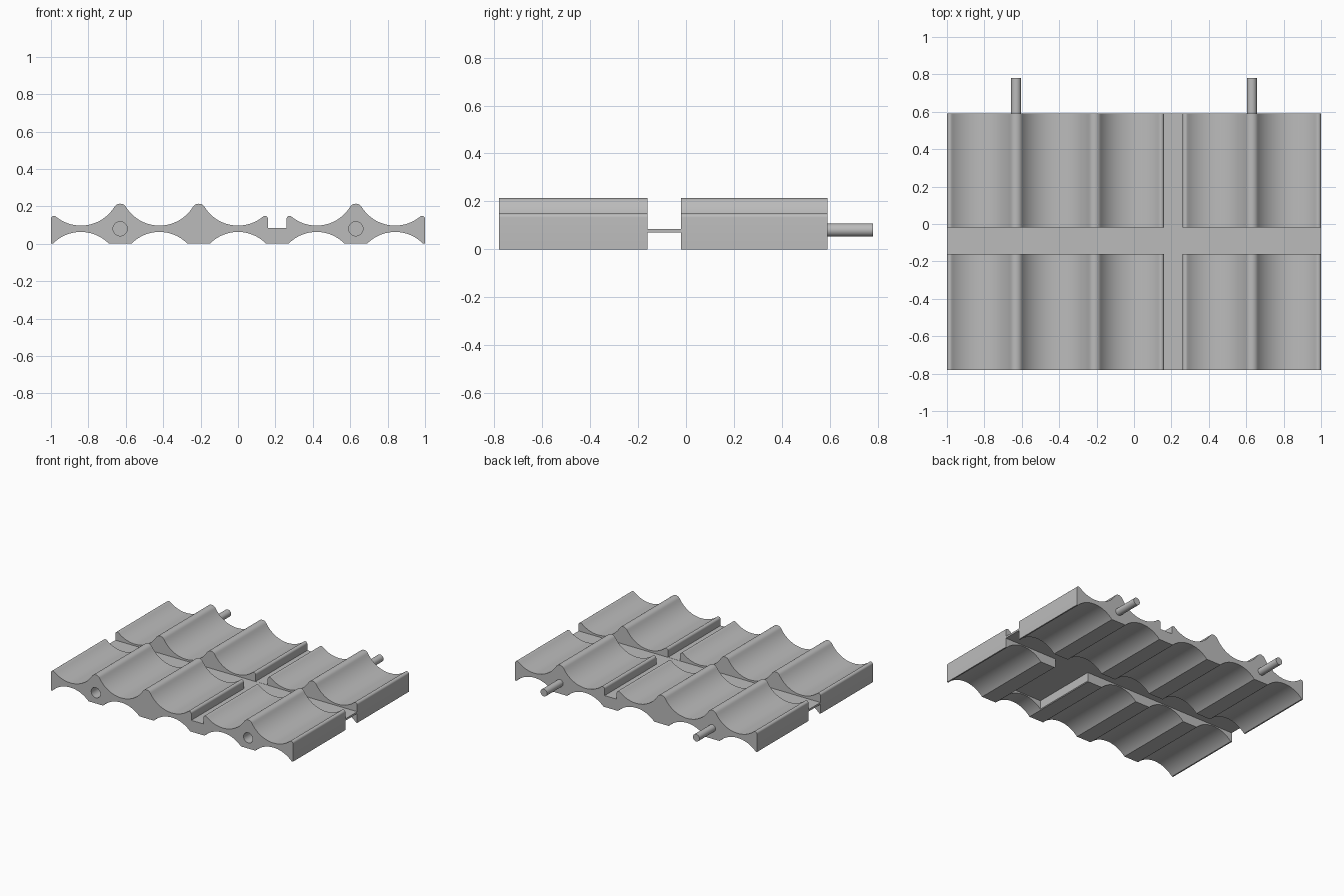
import bpy, bmesh
from math import sin, cos, asin, pi

cube = bpy.data.objects.get("Cube")
if cube:
    bpy.data.objects.remove(cube, do_unlink=True)

grey = bpy.data.materials.new("plain grey")
grey.use_nodes = True
GREY = (0.5, 0.5, 0.5, 1)
grey.diffuse_color = GREY
grey.node_tree.nodes["Principled BSDF"].inputs["Base Color"].default_value = GREY

PITCH = 0.42
R = 0.21                # trough radius
TOP, UNDER = 0.307, -0.147   # heights of upper and lower arc centres
PEAK_R, EDGE_R = 0.037, 0.016
FRONT, GAP_A, GAP_B, BACK = -0.78, -0.16, -0.02, 0.59
centres = [PITCH * i for i in range(-2, 3)]


def arc(x, z, r, a, b, n):
    """Points on an arc, with angles measured from straight up."""
    return [(x + r * sin(a + (b - a) * i / n), z + r * cos(a + (b - a) * i / n))
            for i in range(n + 1)]


def side_angle(reach, fillet):
    return asin(reach / (R + fillet))


PEAK_A = side_angle(PITCH / 2, PEAK_R)
EDGE_A = side_angle(0.16 - EDGE_R, EDGE_R)
PEAK_Z = TOP - (R + PEAK_R) * cos(PEAK_A)
EDGE_Z = TOP - (R + EDGE_R) * cos(EDGE_A)


def rack_profile():
    pts = [(-1, 0)]
    # top side: troughs, with either a round ridge or a cut edge at each side
    for i, c in enumerate(centres):
        cut_left, cut_right = i in (0, 3), i in (2, 4)
        if cut_left:
            pts += arc(c - 0.16 + EDGE_R, EDGE_Z, EDGE_R, -pi / 2, EDGE_A, 8)
        a = EDGE_A if cut_left else PEAK_A
        b = EDGE_A if cut_right else PEAK_A
        pts += arc(c, TOP, R, pi + a, pi - b, 32)
        if cut_right:
            pts += arc(c + 0.16 - EDGE_R, EDGE_Z, EDGE_R, -EDGE_A, pi / 2, 8)
        else:
            pts += arc(c + PITCH / 2, PEAK_Z, PEAK_R, -PEAK_A, PEAK_A, 12)
        if i == 2:
            pts += [(0.16, 0.085), (0.26, 0.085)]
    # underside: shallow arches between flat feet
    pts.append((1, 0))
    half = asin((R * R - UNDER * UNDER) ** 0.5 / R)
    for c in reversed(centres):
        pts += arc(c, UNDER, R, half, -half, 28)
    clean = []
    for p in pts:
        if not clean or abs(p[0] - clean[-1][0]) + abs(p[1] - clean[-1][1]) > 1e-5:
            clean.append(p)
    return clean


def prism(name, pts, y0, y1):
    """Extrude an x-z outline along y."""
    bm = bmesh.new()
    face = bm.faces.new([bm.verts.new((x, y0, z)) for x, z in pts])
    new = bmesh.ops.extrude_face_region(bm, geom=[face])["geom"]
    bmesh.ops.translate(bm, vec=(0, y1 - y0, 0),
                        verts=[v for v in new if isinstance(v, bmesh.types.BMVert)])
    bmesh.ops.recalc_face_normals(bm, faces=bm.faces)
    mesh = bpy.data.meshes.new(name)
    bm.to_mesh(mesh)
    bm.free()
    mesh.materials.append(grey)
    obj = bpy.data.objects.new(name, mesh)
    bpy.context.collection.objects.link(obj)
    return obj


def box(name, x0, x1, y0, y1, z0, z1):
    return prism(name, [(x0, z0), (x0, z1), (x1, z1), (x1, z0)], y0, y1)


def rod(name, x, r, y0, y1):
    return prism(name, arc(x, 0.08, r, 0, 2 * pi, 32)[:-1], y0, y1)


def select(obj):
    bpy.ops.object.select_all(action='DESELECT')
    obj.select_set(True)
    bpy.context.view_layer.objects.active = obj


def cut(target, cutter):
    mod = target.modifiers.new("cut", 'BOOLEAN')
    mod.operation, mod.solver, mod.object = 'DIFFERENCE', 'EXACT', cutter
    select(target)
    bpy.ops.object.modifier_apply(modifier=mod.name)
    bpy.data.objects.remove(cutter, do_unlink=True)


# ridged halves and the thin web that joins them
profile = rack_profile()
front_half = prism("front_half", profile, FRONT, GAP_A)
back_half = prism("back_half", profile, GAP_B, BACK)
web = box("joining_web", -1, 1, GAP_A, GAP_B, 0.07, 0.084)

# pocket under the front half, and sockets in its front face
cut(front_half, box("pocket_cutter", 0.275, 0.56, -0.66, GAP_A + 0.05, -0.05, 0.07))
for x in (-0.63, 0.63):
    cut(front_half, rod("socket_cutter", x, 0.038, FRONT - 0.05, FRONT + 0.2))

# connecting pins at the back
pins = [rod(name, x, 0.027, BACK - 0.01, 0.78)
        for name, x in (("right_pin", -0.63), ("left_pin", 0.63))]

for obj in [front_half, back_half] + pins:
    select(obj)
    bpy.ops.object.shade_smooth_by_angle(angle=pi / 6)
